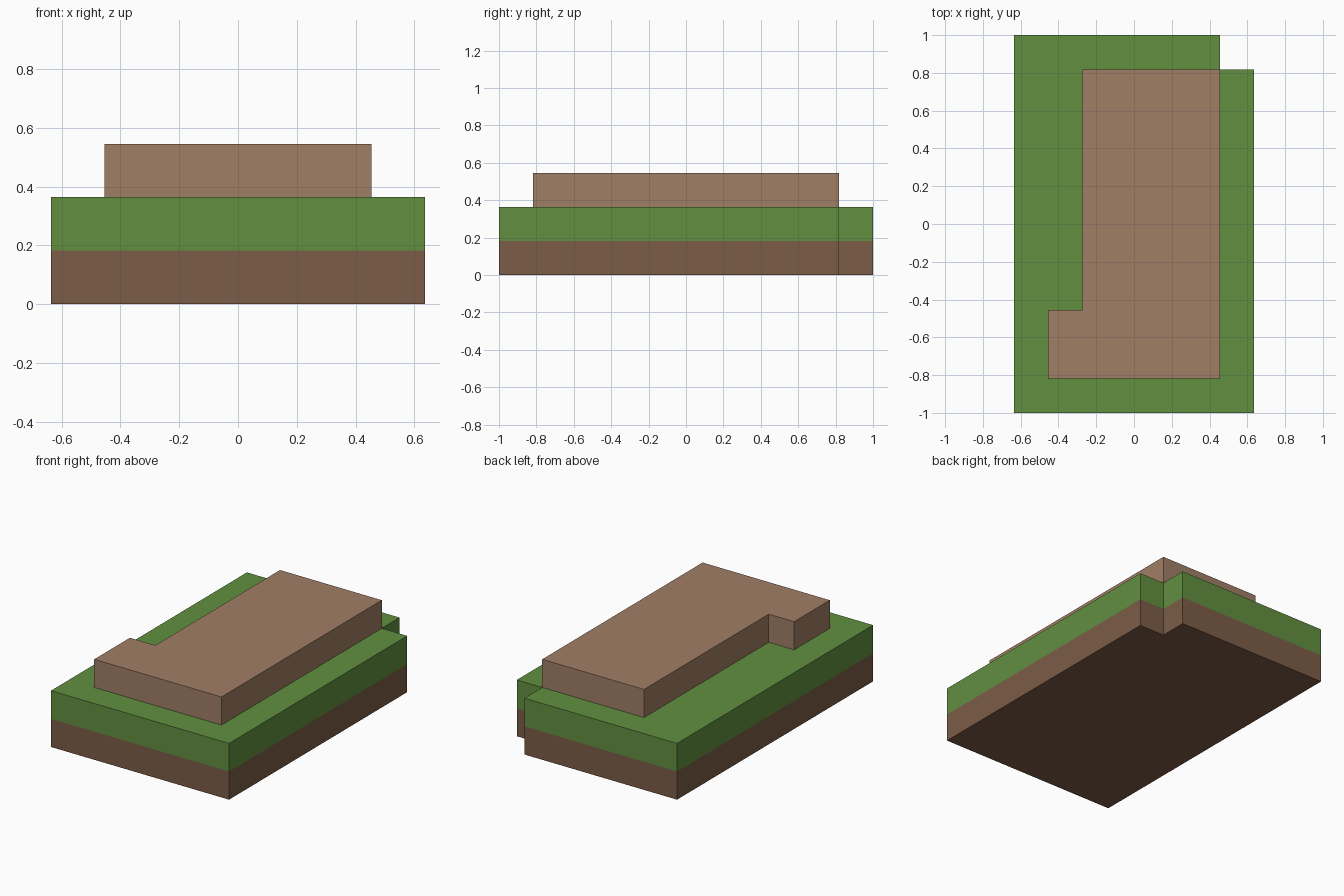
import bpy
import bmesh

default = bpy.data.objects.get("Cube")
if default:
    bpy.data.objects.remove(default, do_unlink=True)

U = 2 / 11  # one grid cell


def material(name, rgb):
    mat = bpy.data.materials.new(name)
    mat.use_nodes = True
    mat.diffuse_color = (*rgb, 1)
    bsdf = mat.node_tree.nodes["Principled BSDF"]
    bsdf.inputs["Base Color"].default_value = (*rgb, 1)
    bsdf.inputs["Roughness"].default_value = 0.9
    return mat


def layered_prism(name, outline, levels, mats):
    """Stack an outline (in cells) through the levels, one material per layer."""
    bm = bmesh.new()
    base = bm.faces.new([bm.verts.new((x * U, y * U, levels[0] * U)) for x, y in outline])
    ring = list(base.verts)
    for layer, z in enumerate(levels[1:]):
        upper = [bm.verts.new((v.co.x, v.co.y, z * U)) for v in ring]
        for i in range(len(ring)):
            j = (i + 1) % len(ring)
            bm.faces.new((ring[i], ring[j], upper[j], upper[i])).material_index = layer
        ring = upper
    bm.faces.new(ring).material_index = len(mats) - 1
    bmesh.ops.recalc_face_normals(bm, faces=bm.faces)
    mesh = bpy.data.meshes.new(name)
    bm.to_mesh(mesh)
    bm.free()
    for mat in mats:
        mesh.materials.append(mat)
    obj = bpy.data.objects.new(name, mesh)
    bpy.context.collection.objects.link(obj)
    return obj


soil = material("soil brown", (0.202, 0.107, 0.061))
grass = material("grass green", (0.120, 0.275, 0.051))
dirt = material("path tan", (0.352, 0.209, 0.133))

# Ground block with a notched back corner: soil below, grass above
ground = [(-3.5, -5.5), (3.5, -5.5), (3.5, 4.5), (2.5, 4.5), (2.5, 5.5), (-3.5, 5.5)]
layered_prism("ground_block", ground, (0, 1, 2), (soil, grass))

# Raised L-shaped dirt slab
slab = [(-2.5, -4.5), (2.5, -4.5), (2.5, 4.5), (-1.5, 4.5), (-1.5, -2.5), (-2.5, -2.5)]
layered_prism("raised_dirt_slab", slab, (2, 3), (dirt,))
